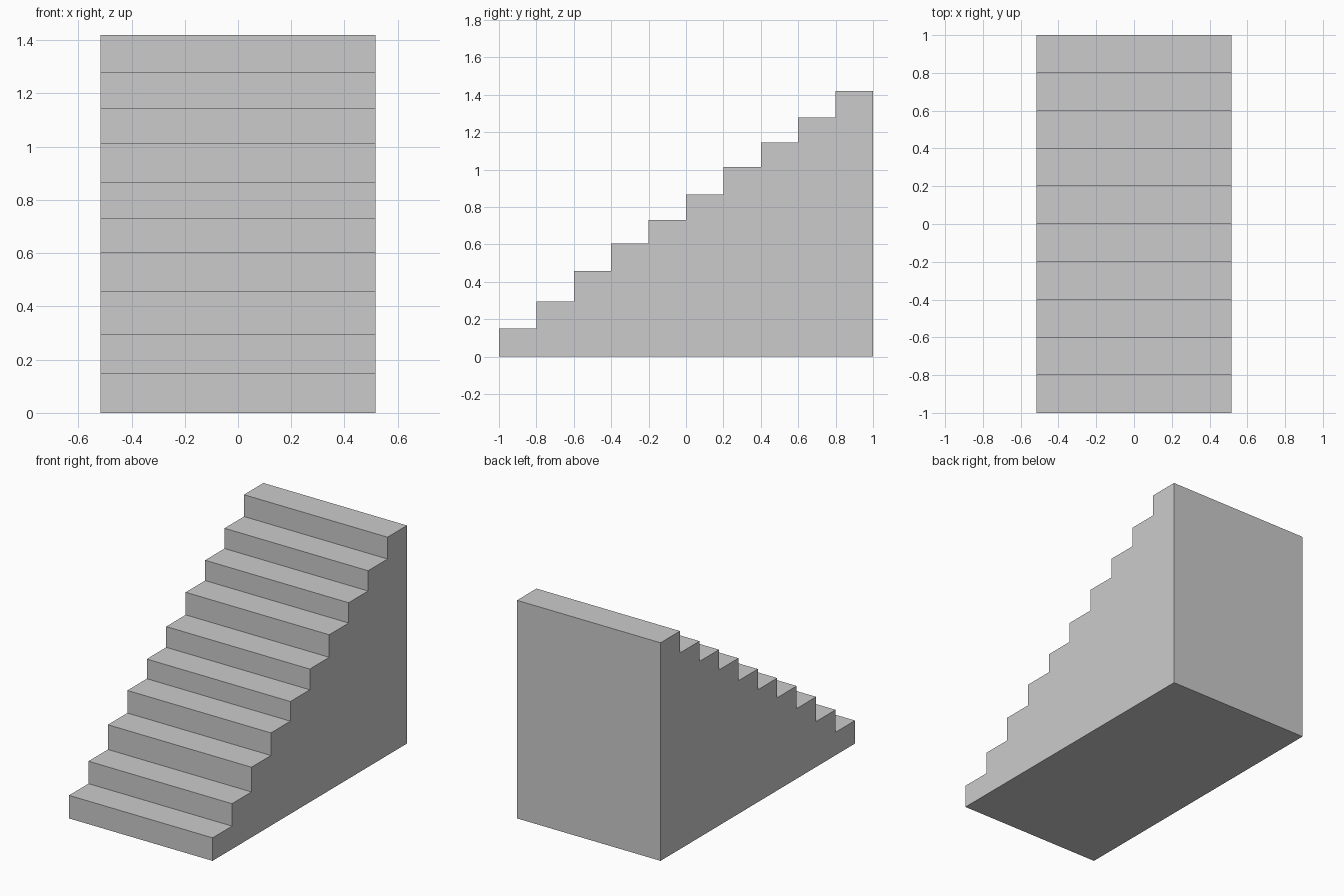
import bpy
import bmesh

if "Cube" in bpy.data.objects:
    bpy.data.objects.remove(bpy.data.objects["Cube"])

HALF_WIDTH = 0.517
TREAD = 0.2
# Height of each tread, front to back (slightly uneven risers)
HEIGHTS = [0.15, 0.296, 0.457, 0.604, 0.732, 0.867, 1.014, 1.146, 1.278, 1.42]

# Side profile in the y-z plane
profile = [(-1.0, 0.0)]
for i, z in enumerate(HEIGHTS):
    y = -1.0 + i * TREAD
    profile += [(y, z), (y + TREAD, z)]
profile.append((1.0, 0.0))

# Solid staircase: profile extruded across the width
bm = bmesh.new()
side = bm.faces.new([bm.verts.new((-HALF_WIDTH, y, z)) for y, z in profile])
result = bmesh.ops.extrude_face_region(bm, geom=[side], use_keep_orig=True)
new_verts = [g for g in result["geom"] if isinstance(g, bmesh.types.BMVert)]
bmesh.ops.translate(bm, verts=new_verts, vec=(2 * HALF_WIDTH, 0, 0))
bmesh.ops.recalc_face_normals(bm, faces=bm.faces)

mesh = bpy.data.meshes.new("staircase")
bm.to_mesh(mesh)
bm.free()
bpy.context.collection.objects.link(bpy.data.objects.new("staircase", mesh))
